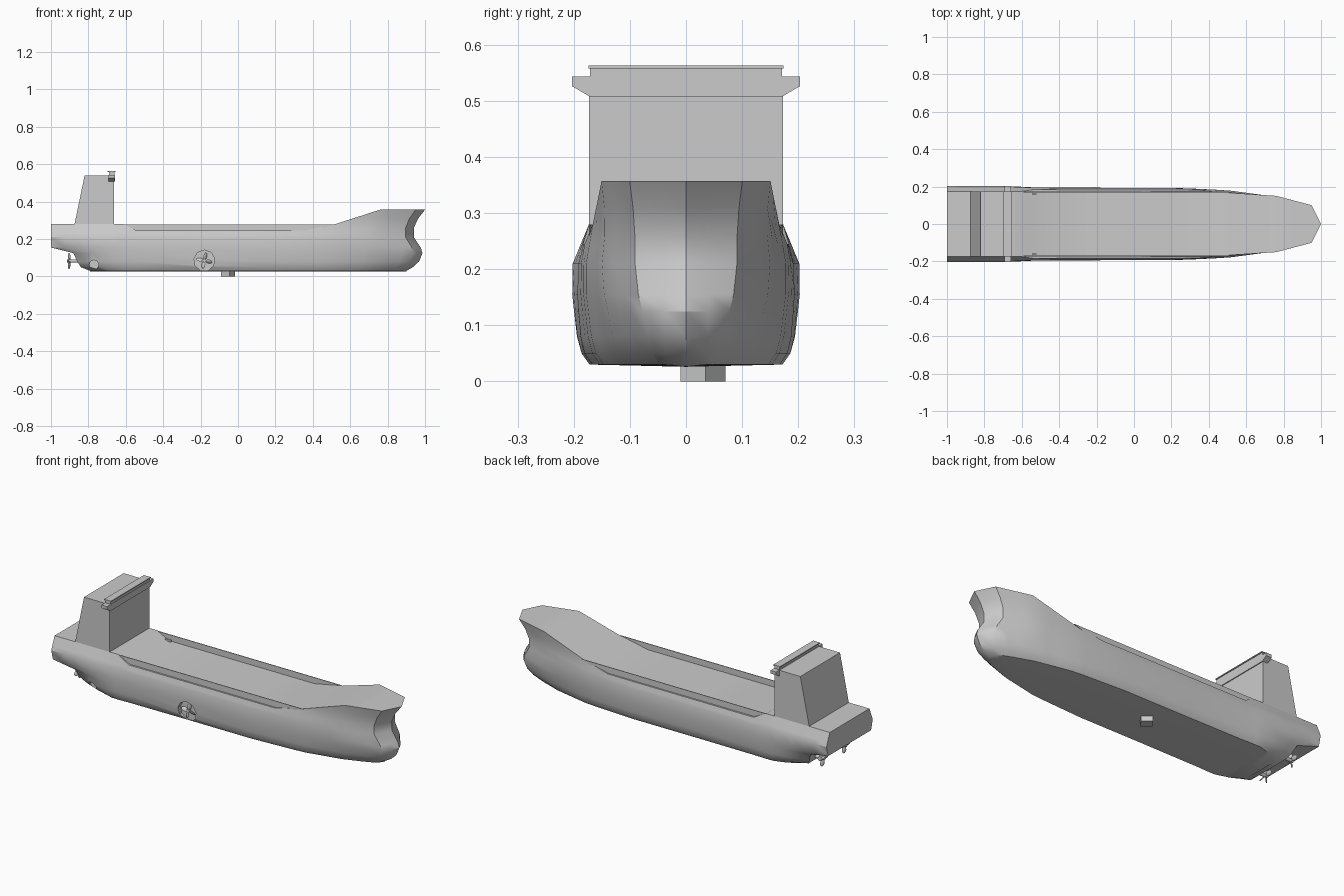
import bpy, bmesh, math
from mathutils import Matrix, Vector

if "Cube" in bpy.data.objects:
    bpy.data.objects.remove(bpy.data.objects["Cube"])


def make(name, bm, smooth=None):
    bmesh.ops.recalc_face_normals(bm, faces=bm.faces)
    me = bpy.data.meshes.new(name)
    bm.to_mesh(me)
    bm.free()
    ob = bpy.data.objects.new(name, me)
    bpy.context.collection.objects.link(ob)
    if smooth:
        shade(ob, smooth)
    return ob


def activate(ob):
    bpy.ops.object.select_all(action='DESELECT')
    ob.select_set(True)
    bpy.context.view_layer.objects.active = ob


def shade(ob, deg):
    activate(ob)
    bpy.ops.object.shade_smooth_by_angle(angle=math.radians(deg))


def interp(pts, x):
    if x <= pts[0][0]:
        return pts[0][1]
    for (a, p), (b, q) in zip(pts, pts[1:]):
        if x <= b:
            return p + (q - p) * (x - a) / (b - a)
    return pts[-1][1]


def prism(name, pts, vec):
    """Extrude a closed 3D outline along vec."""
    bm = bmesh.new()
    f = bm.faces.new([bm.verts.new(p) for p in pts])
    r = bmesh.ops.extrude_face_region(bm, geom=[f])
    bmesh.ops.translate(bm, vec=vec, verts=[v for v in r['geom'] if isinstance(v, bmesh.types.BMVert)])
    # the source face stays as the far cap
    return make(name, bm)


def box(name, x0, x1, y0, y1, z0, z1):
    return prism(name, [(x0, y0, z0), (x1, y0, z0), (x1, y1, z0), (x0, y1, z0)], (0, 0, z1 - z0))


# Hull: lofted cross-sections with bow and stern profiles per level
stations = [-1, -.93, -.86, -.79, -.7, -.61, -.54, -.2, .2, .35, .45, .52, .6, .68, .76, .83, .89, .95, .98, 1]
sheer = [(-.61, .28), (-.54, .245), (.35, .245), (.52, .28), (.76, .357), (1, .357)]
low_z = [.03, .05, .08, .125, .155, .21]
low_w = [.172, .186, .193, .197, .199, .197]
bow_x = [.90, .935, .968, .986, .977, .94, .94, .962, 1]
stern_x = [-.79, -.84, -.86, -.88, -1, -1, -1, -1, -1]
bow_low = [(.2, 1), (.5, .9), (.76, .64), (.89, .42), (.95, .3), (.98, .2), (1, 0)]
bow_high = [(.3, 1), (.52, .96), (.76, .87), (.95, .58), (1, 0)]
aft_low = [(-1, .6), (-.86, .84), (-.7, .97), (-.6, 1)]
aft_high = [(-1, 1), (0, 1)]
beam = [(-.7, 1.025), (-.5, .975), (1, .97)]


def half_section(x):
    out = []
    for i in range(9):
        deck = interp(sheer, x)
        if i < 6:
            z, w = low_z[i], low_w[i] * interp(beam, x)
        else:
            z = .21 + (deck - .21) * (i - 5) / 3
            side = .197 * interp(beam, x)
            w = side + (.173 - side) * min(1, (z - .21) / .07)
        t = i / 8
        f = (interp(bow_low, x) * (1 - t) + interp(bow_high, x) * t)
        k = min(1, i / 5)
        f *= interp(aft_low, x) * (1 - k) + interp(aft_high, x) * k
        px = x
        if x > .5:
            px = .5 + (x - .5) * (bow_x[i] - .5) / .5
        elif x < -.61:
            px = -.61 + (x + .61) * (stern_x[i] + .61) / -.39
        out.append((px, w * f, z))
    return out


bm = bmesh.new()
rings = []
for x in stations:
    h = half_section(x)
    ring = [(a, -b, c) for a, b, c in reversed(h)] + [(h[0][0], 0, .026)] + h
    rings.append([bm.verts.new(p) for p in ring])
for a, b in zip(rings, rings[1:]):
    for j in range(19):
        k = (j + 1) % 19
        bm.faces.new((a[j], a[k], b[k], b[j]))
s = rings[0]
for j in range(8):
    bm.faces.new((s[j], s[j + 1], s[17 - j], s[18 - j]))
bm.faces.new((s[8], s[9], s[10]))
bmesh.ops.remove_doubles(bm, verts=bm.verts, dist=.0005)
bmesh.ops.dissolve_degenerate(bm, edges=bm.edges, dist=.0001)
hull = make("hull", bm)

# Thruster recesses on the front side
for i, (x, z, r, y) in enumerate([(-.18, .085, .056, -.165), (-.77, .062, .026, -.15)]):
    bm = bmesh.new()
    bmesh.ops.create_cone(bm, cap_ends=True, segments=9, radius1=r, radius2=r, depth=.2,
                          matrix=Matrix.Translation((x, y - .1, z)) @ Matrix.Rotation(math.pi / 2, 4, 'X'))
    cutter = make("recess_cutter_%d" % i, bm)
    mod = hull.modifiers.new("recess", 'BOOLEAN')
    mod.operation, mod.solver, mod.object = 'DIFFERENCE', 'EXACT', cutter
    activate(hull)
    bpy.ops.object.modifier_apply(modifier=mod.name)
    cutter.hide_render = True
    bpy.data.objects.remove(cutter)
shade(hull, 32)

# Side coamings along the cargo deck
for sgn, side in ((-1, "front"), (1, "back")):
    prism("coaming_" + side, [(-.61, sgn * .173, .279), (-.56, sgn * .173, .24), (.4, sgn * .173, .24),
                              (.52, sgn * .172, .279)], (0, -sgn * .004, 0))
    box("deck_post_" + side, -.555, -.52, sgn * .16 - .003, sgn * .16 + .003, .24, .256)

# Deckhouse and bridge
prism("deckhouse", [(-.875, -.173, .275), (-.82, -.173, .541), (-.663, -.173, .541), (-.663, -.173, .24)], (0, .346, 0))
wing = [(-.203, .543), (-.203, .526), (-.172, .508), (.172, .508), (.203, .526), (.203, .543)]
prism("bridge_wing", [(-.692, y, z) for y, z in wing], (.034, 0, 0))
box("bridge_cabin", -.69, -.66, -.171, .171, .54, .559)
box("bridge_roof", -.697, -.655, -.174, .174, .558, .563)


# Propellers: hub, shaft and twisted blades
def propeller(name, loc, r, shaft, rot=Matrix()):
    bm = bmesh.new()
    bmesh.ops.create_cone(bm, cap_ends=True, segments=10, radius1=r * .22, radius2=r * .22, depth=shaft,
                          matrix=Matrix.Translation((shaft * .35, 0, 0)) @ Matrix.Rotation(math.pi / 2, 4, 'Y'))
    for k in range(4):
        m = (Matrix.Rotation(k * math.pi / 2 + .2, 4, 'X') @ Matrix.Translation((0, 0, r * .58))
             @ Matrix.Rotation(.6, 4, 'Z') @ Matrix.Diagonal((r * .08, r * .28, r * .45, 1)))
        bmesh.ops.create_uvsphere(bm, u_segments=8, v_segments=6, radius=1, matrix=m)
    ob = make(name, bm, 40)
    ob.matrix_world = Matrix.Translation(Vector(loc)) @ rot


propeller("propeller_front", (-.903, -.095, .083), .043, .075)
propeller("propeller_back", (-.903, .095, .083), .043, .075)
propeller("side_thruster", (-.18, -.176, .085), .042, .03, Matrix.Rotation(math.pi / 2, 4, 'Z'))

# Angled box under the keel
prism("keel_box", [(-.015, .035, 0), (-.06, .07, 0), (-.09, .03, 0), (-.045, -.01, 0)], (0, 0, .035))
